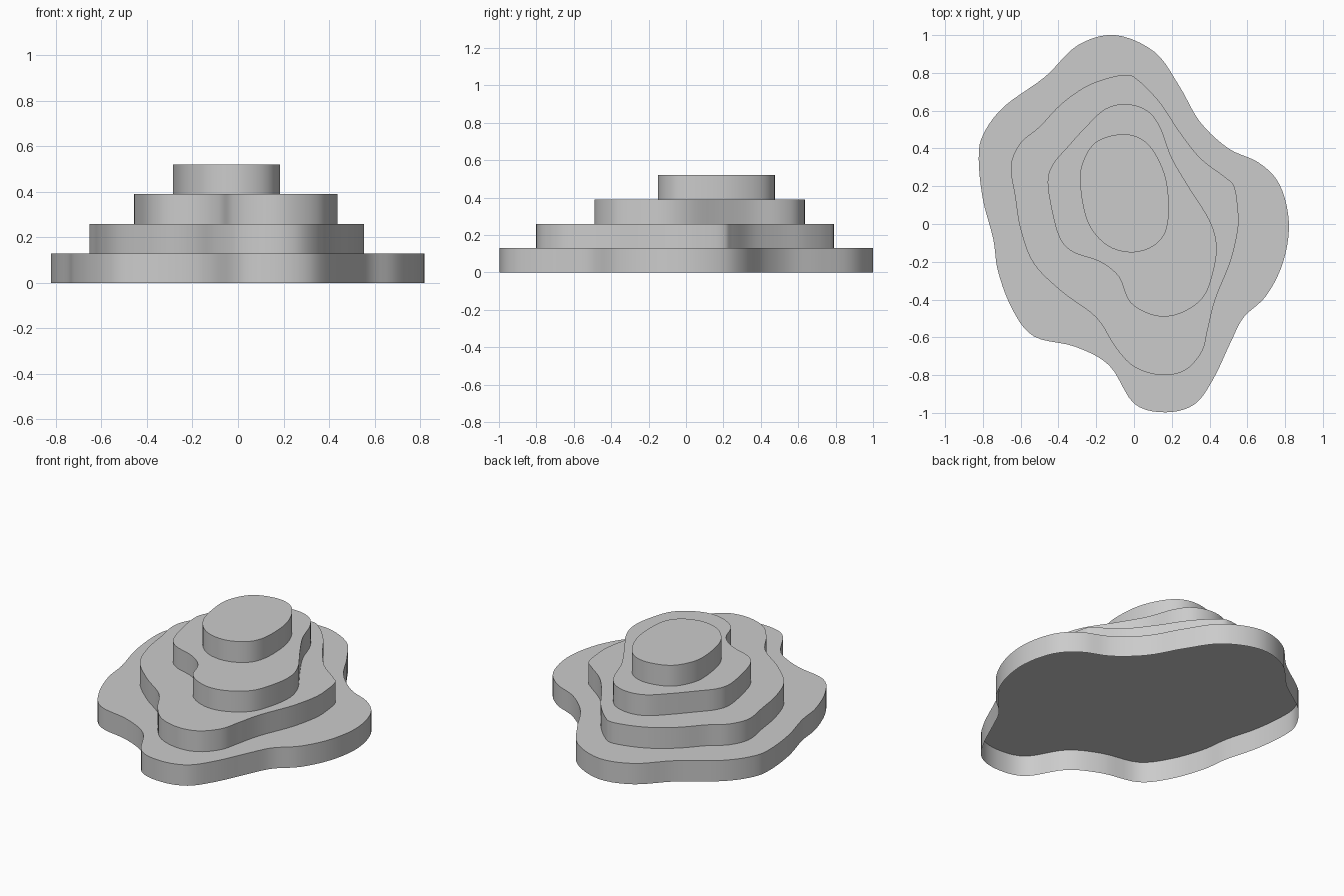
import bpy, bmesh
from mathutils import Vector

if "Cube" in bpy.data.objects:
    bpy.data.objects.remove(bpy.data.objects["Cube"])

STEP = 0.13      # height of each terrace
SUBDIV = 5       # curve samples between outline points

# Terrace outlines, counter-clockwise
base = [(.82, .01), (.77, .21), (.66, .325), (.50, .40), (.35, .54), (.24, .73), (.11, .91),
        (-.10, 1.0), (-.30, .945), (-.47, .78), (-.69, .62), (-.80, .47), (-.822, .34),
        (-.80, .13), (-.745, -.08), (-.72, -.25), (-.645, -.45), (-.53, -.595), (-.31, -.65),
        (-.13, -.75), (0, -.95), (.165, -.997), (.32, -.955), (.42, -.82), (.51, -.63),
        (.58, -.495), (.70, -.38), (.79, -.20)]
lower = [(.55, .08), (.53, .20), (.48, .25), (.35, .35), (.24, .49), (.14, .64), (.03, .755),
         (-.05, .79), (-.23, .74), (-.38, .64), (-.50, .515), (-.60, .43), (-.652, .31),
         (-.63, .15), (-.60, -.03), (-.53, -.21), (-.38, -.36), (-.20, -.495), (-.10, -.65),
         (0, -.755), (.14, -.80), (.27, -.775), (.36, -.675), (.39, -.56), (.43, -.40),
         (.51, -.20), (.55, -.03)]
upper = [(.437, -.11), (.40, .02), (.30, .18), (.20, .35), (.14, .51), (.07, .60), (-.04, .635),
         (-.15, .61), (-.25, .52), (-.35, .41), (-.43, .315), (-.457, .22), (-.43, .05),
         (-.39, -.08), (-.32, -.15), (-.18, -.20), (-.08, -.28), (-.02, -.415), (.11, -.485),
         (.24, -.475), (.365, -.39), (.42, -.25)]
summit = [(.18, .01), (.175, .21), (.12, .36), (.04, .45), (-.07, .475), (-.20, .435),
          (-.27, .33), (-.285, .21), (-.245, .01), (-.14, -.115), (0, -.15), (.125, -.10)]


def smooth_loop(points):
    """Closed Catmull-Rom curve through the outline points."""
    pts = [Vector(p) for p in points]
    n, out = len(pts), []
    for i in range(n):
        a, b, c, d = (pts[(i + k) % n] for k in (-1, 0, 1, 2))
        for s in range(SUBDIV):
            t = s / SUBDIV
            out.append(0.5 * (2 * b + (c - a) * t + (2 * a - 5 * b + 4 * c - d) * t ** 2
                              + (3 * b - a - 3 * c + d) * t ** 3))
    return out


def terrace(name, points, z):
    """Outer wall and flat top, open underneath."""
    bm = bmesh.new()
    loop = smooth_loop(points)
    low = [bm.verts.new((p.x, p.y, z)) for p in loop]
    high = [bm.verts.new((p.x, p.y, z + STEP)) for p in loop]
    n = len(loop)
    for i in range(n):
        j = (i + 1) % n
        bm.faces.new((low[i], low[j], high[j], high[i]))
    bm.faces.new(high)
    mesh = bpy.data.meshes.new(name)
    bm.to_mesh(mesh)
    bm.free()
    obj = bpy.data.objects.new(name, mesh)
    bpy.context.collection.objects.link(obj)
    bpy.ops.object.select_all(action='DESELECT')
    obj.select_set(True)
    bpy.context.view_layer.objects.active = obj
    bpy.ops.object.shade_smooth_by_angle()


# Stack the terraces
tiers = {"base_terrace": base, "lower_terrace": lower,
         "upper_terrace": upper, "summit_terrace": summit}
for level, (name, outline) in enumerate(tiers.items()):
    terrace(name, outline, level * STEP)
